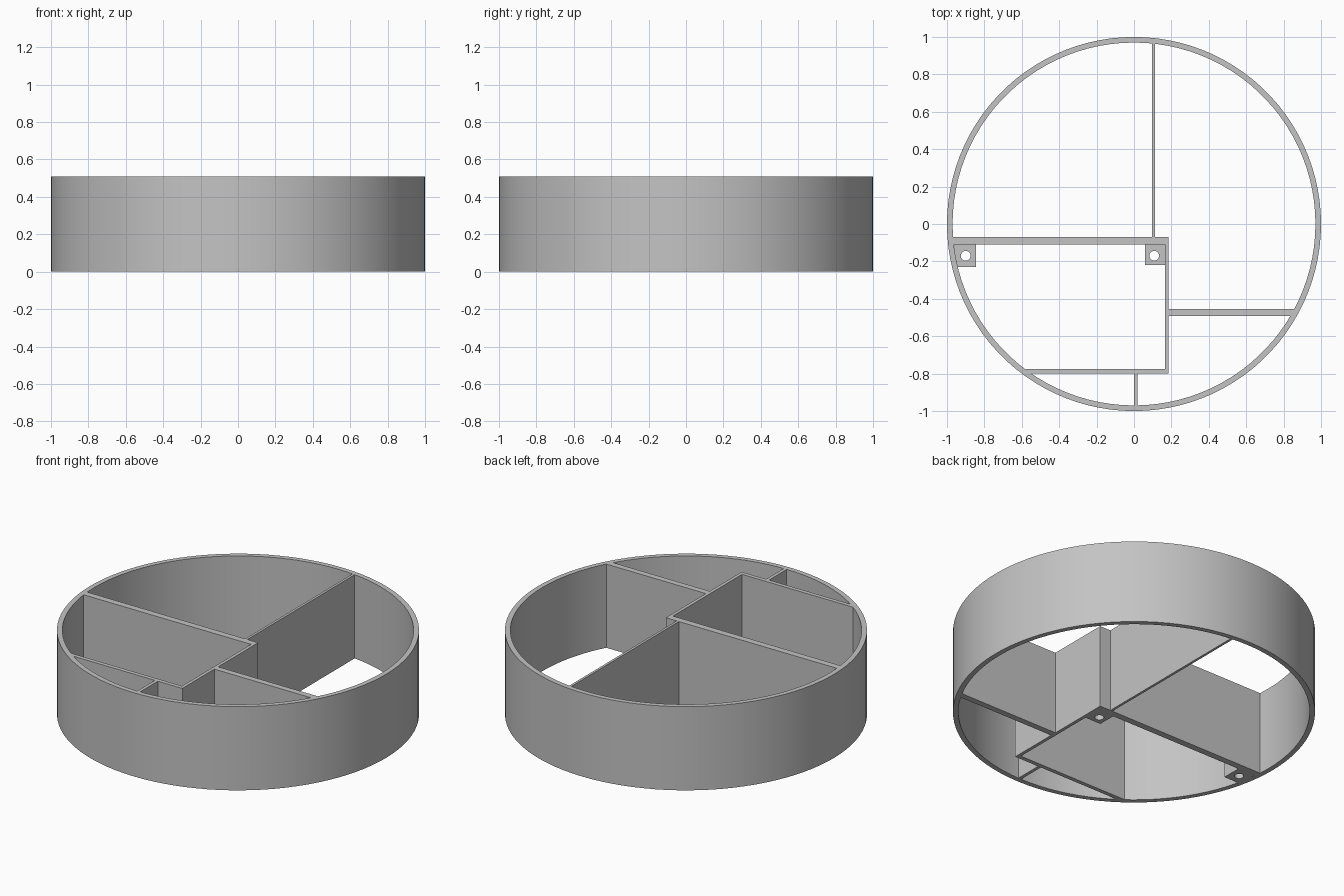
import bpy, bmesh, math

cube = bpy.data.objects.get("Cube")
if cube:
    bpy.data.objects.remove(cube, do_unlink=True)

HEIGHT = 0.51
TAB_HEIGHT = 0.11
SEGMENTS = 100

grey = bpy.data.materials.new("light grey")
grey.use_nodes = True
grey.diffuse_color = (0.55, 0.55, 0.55, 1)
grey.node_tree.nodes["Principled BSDF"].inputs["Base Color"].default_value = (0.55, 0.55, 0.55, 1)


def add_object(name, bm):
    bmesh.ops.recalc_face_normals(bm, faces=bm.faces)
    mesh = bpy.data.meshes.new(name)
    bm.to_mesh(mesh)
    bm.free()
    mesh.materials.append(grey)
    obj = bpy.data.objects.new(name, mesh)
    bpy.context.collection.objects.link(obj)
    return obj


def box(name, x0, x1, y0, y1, height=HEIGHT):
    """Upright block standing on the ground between the given edges."""
    bm = bmesh.new()
    base = [bm.verts.new((x, y, 0)) for x, y in ((x0, y0), (x1, y0), (x1, y1), (x0, y1))]
    face = bm.faces.new(base)
    top = bmesh.ops.extrude_face_region(bm, geom=[face])["geom"]
    verts = [v for v in top if isinstance(v, bmesh.types.BMVert)]
    bmesh.ops.translate(bm, verts=verts, vec=(0, 0, height))
    return add_object(name, bm)


def ring(name, outer, inner):
    """Open tube: a rectangular section carried round the z axis."""
    bm = bmesh.new()
    loops = []
    for i in range(SEGMENTS):
        a = math.tau * i / SEGMENTS
        section = ((outer, 0), (outer, HEIGHT), (inner, HEIGHT), (inner, 0))
        loops.append([bm.verts.new((r * math.cos(a), r * math.sin(a), z)) for r, z in section])
    for i, a in enumerate(loops):
        b = loops[(i + 1) % SEGMENTS]
        for j in range(4):
            k = (j + 1) % 4
            bm.faces.new((a[j], b[j], b[k], a[k]))
    obj = add_object(name, bm)
    bpy.context.view_layer.objects.active = obj
    obj.select_set(True)
    bpy.ops.object.shade_smooth_by_angle(angle=math.radians(30))
    obj.select_set(False)


def screw_tab(name, x0, x1, y0, y1, hole_x, hole_y):
    """Low mounting block with a round hole right through it."""
    tab = box(name, x0, x1, y0, y1, TAB_HEIGHT)
    bm = bmesh.new()
    bmesh.ops.create_cone(bm, cap_ends=True, segments=32, radius1=0.026, radius2=0.026, depth=1)
    bmesh.ops.translate(bm, verts=bm.verts, vec=(hole_x, hole_y, 0))
    cutter = add_object(name + "_hole_cutter", bm)
    cutter.hide_render = True
    cutter.hide_set(True)
    cutter.display_type = 'WIRE'
    mod = tab.modifiers.new("hole", 'BOOLEAN')
    mod.operation = 'DIFFERENCE'
    mod.solver = 'EXACT'
    mod.object = cutter
    # Bake the hole so that no cutter stays behind
    bpy.context.view_layer.objects.active = tab
    bpy.ops.object.modifier_apply(modifier=mod.name)
    bpy.data.objects.remove(cutter, do_unlink=True)


# Round outer wall
ring("outer_ring", 1.0, 0.97)

# Walls of the rectangular compartment
box("middle_wall", -0.98, 0.185, -0.11, -0.07)
box("compartment_side_wall", 0.165, 0.185, -0.8, -0.11)
box("compartment_front_wall", -0.59, 0.165, -0.8, -0.775)

# Dividers between the compartment and the ring
box("back_divider", 0.097, 0.112, -0.07, 0.98)
box("side_divider", 0.185, 0.865, -0.492, -0.455)
box("front_divider", 0.0, 0.02, -0.98, -0.8)

# Mounting tabs at the bottom
screw_tab("right_tab", -0.96, -0.845, -0.23, -0.11, -0.9, -0.17)
screw_tab("left_tab", 0.058, 0.165, -0.22, -0.11, 0.108, -0.17)
